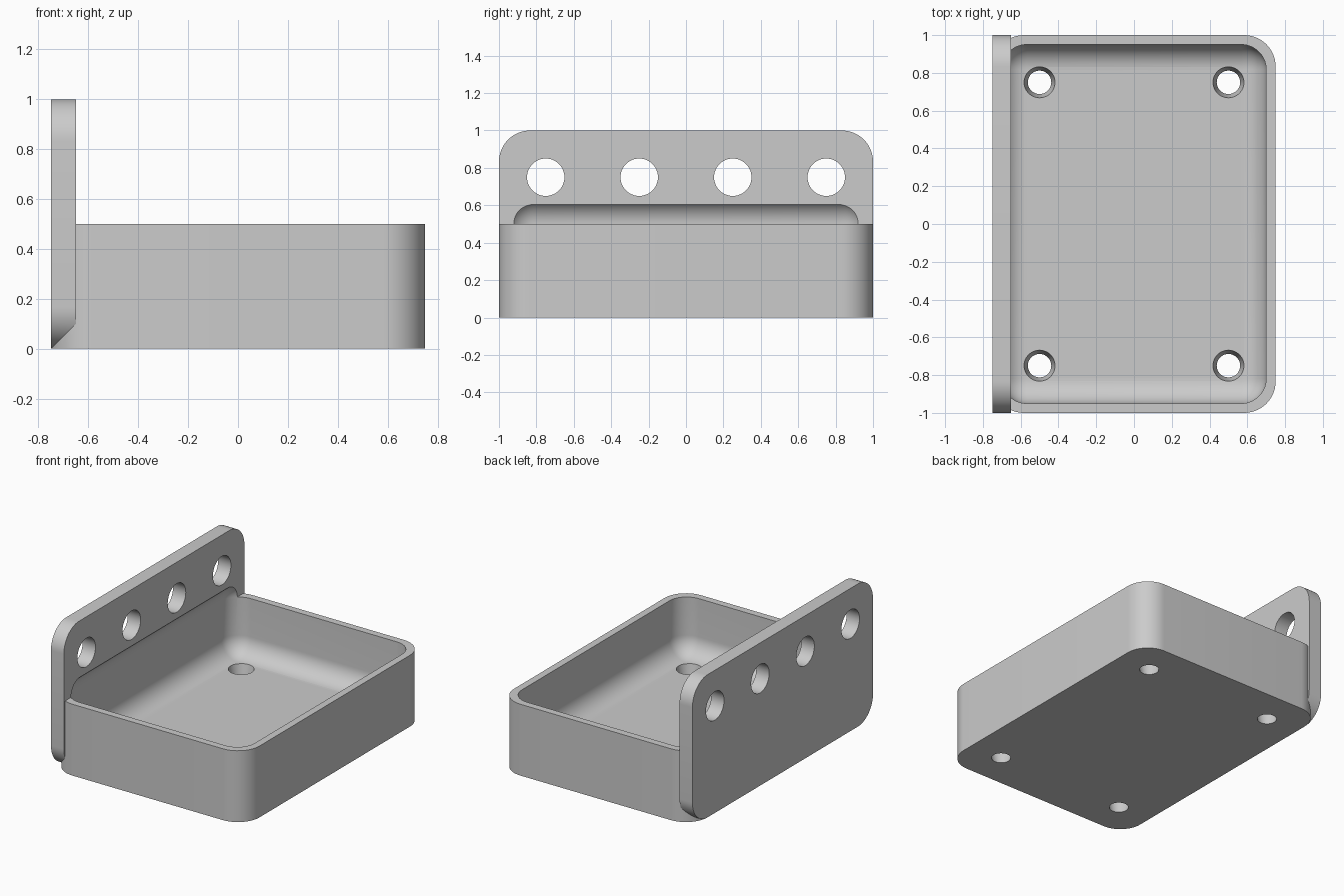
import bpy
import bmesh
import math
from mathutils import Matrix, Vector

cube = bpy.data.objects.get("Cube")
if cube:
    bpy.data.objects.remove(cube, do_unlink=True)

grey = bpy.data.materials.new("light grey plastic")
grey.use_nodes = True
colour = (0.6, 0.6, 0.6, 1)
grey.diffuse_color = colour
grey.node_tree.nodes["Principled BSDF"].inputs["Base Color"].default_value = colour

OUTER_R, INNER_R = 0.167, 0.133


def make_object(name, bm):
    bmesh.ops.recalc_face_normals(bm, faces=bm.faces)
    mesh = bpy.data.meshes.new(name)
    bm.to_mesh(mesh)
    bm.free()
    mesh.materials.append(grey)
    ob = bpy.data.objects.new(name, mesh)
    bpy.context.collection.objects.link(ob)
    return ob


def rounded_box(name, low, high, radius, axis=None):
    """Box with rounded edges: those along one axis, or all of them."""
    low, high = Vector(low), Vector(high)
    bm = bmesh.new()
    bmesh.ops.create_cube(bm, size=1)
    bmesh.ops.scale(bm, vec=high - low, verts=bm.verts)
    bmesh.ops.translate(bm, vec=(low + high) / 2, verts=bm.verts)
    edges = [e for e in bm.edges if axis is None
             or abs((e.verts[0].co - e.verts[1].co)[axis]) > 0.01]
    bmesh.ops.bevel(bm, geom=edges, offset=radius, segments=14,
                    profile=0.5, affect='EDGES', clamp_overlap=True)
    return make_object(name, bm)


def drill(name, centre, r_low, r_high, depth, turn=None):
    bm = bmesh.new()
    bmesh.ops.create_cone(bm, cap_ends=True, segments=48, radius1=r_low,
                          radius2=r_high, depth=depth)
    if turn:
        bmesh.ops.rotate(bm, matrix=turn, verts=bm.verts)
    bmesh.ops.translate(bm, vec=centre, verts=bm.verts)
    return make_object(name, bm)


def combine(target, tool, operation):
    """Apply a boolean and discard the tool."""
    mod = target.modifiers.new("join", 'BOOLEAN')
    mod.operation = operation
    mod.solver = 'EXACT'
    mod.object = tool
    bpy.context.view_layer.objects.active = target
    bpy.ops.object.modifier_apply(modifier=mod.name)
    bpy.data.objects.remove(tool, do_unlink=True)


# Tray block joined to the upright side plate
tray = rounded_box("tray_with_side_plate", (-0.75, -1, 0), (0.75, 1, 0.5), OUTER_R, axis=2)
plate = rounded_box("side_plate", (-0.75, -1, 0), (-0.65, 1, 1), OUTER_R, axis=0)
combine(tray, plate, 'UNION')

# Rounded hollow, which also bites into the plate
hollow = rounded_box("hollow_cutter", (-0.7, -0.95, 0.1),
                     (0.7, 0.95, 0.5 + INNER_R), INNER_R)
combine(tray, hollow, 'DIFFERENCE')

# Row of round holes through the plate
sideways = Matrix.Rotation(math.pi / 2, 3, 'Y')
for y in (-0.75, -0.25, 0.25, 0.75):
    combine(tray, drill("plate_hole", (-0.7, y, 0.75), 0.1, 0.1, 0.3, sideways), 'DIFFERENCE')

# Tapered drain holes in the floor
for x in (-0.5, 0.5):
    for y in (-0.75, 0.75):
        combine(tray, drill("floor_hole", (x, y, 0.05), 0.059, 0.085, 0.13), 'DIFFERENCE')

# Smooth the curved surfaces, keep the crisp edges
for ob in bpy.context.selected_objects:
    ob.select_set(False)
tray.select_set(True)
bpy.context.view_layer.objects.active = tray
bpy.ops.object.shade_smooth_by_angle(angle=math.radians(25))
